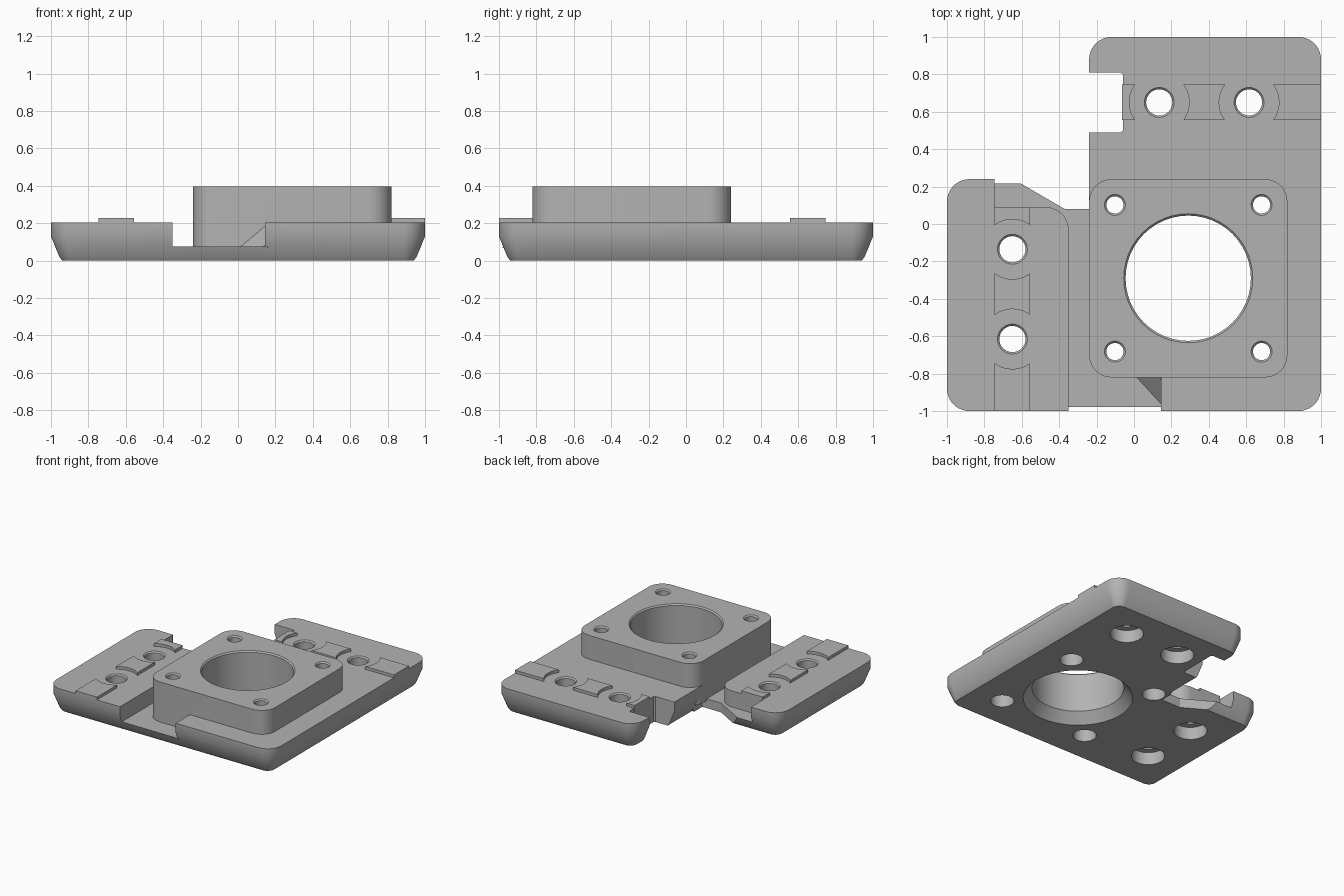
import bpy, bmesh
from math import sin, cos, pi, radians
from mathutils import Matrix

cube = bpy.data.objects.get("Cube")
if cube:
    bpy.data.objects.remove(cube, do_unlink=True)

grey = bpy.data.materials.new("plain grey")
grey.use_nodes = True
grey.diffuse_color = (0.45, 0.45, 0.45, 1)
grey.node_tree.nodes["Principled BSDF"].inputs["Base Color"].default_value = (0.45, 0.45, 0.45, 1)


def arc(cx, cy, r, a0, a1, n=10):
    return [(cx + r * cos(radians(a0 + (a1 - a0) * i / n)),
             cy + r * sin(radians(a0 + (a1 - a0) * i / n))) for i in range(n + 1)]


def rounded(x0, x1, y0, y1, r):
    pts = []
    for cx, cy, a in ((x1 - r, y0 + r, -90), (x1 - r, y1 - r, 0),
                      (x0 + r, y1 - r, 90), (x0 + r, y0 + r, 180)):
        pts += arc(cx, cy, r, a, a + 90)
    return pts


def loft(name, rings):
    """Solid through matching closed rings, each given as (points, height)."""
    bm = bmesh.new()
    loops = [[bm.verts.new((x, y, z)) for x, y in pts] for pts, z in rings]
    n = len(loops[0])
    for a, b in zip(loops, loops[1:]):
        for i in range(n):
            j = (i + 1) % n
            bm.faces.new((a[i], a[j], b[j], b[i]))
    bm.faces.new(loops[0][::-1])
    bm.faces.new(loops[-1])
    bmesh.ops.recalc_face_normals(bm, faces=bm.faces)
    mesh = bpy.data.meshes.new(name)
    bm.to_mesh(mesh)
    bm.free()
    mesh.materials.append(grey)
    obj = bpy.data.objects.new(name, mesh)
    bpy.context.collection.objects.link(obj)
    return obj


def prism(name, pts, z0, z1):
    return loft(name, [(pts, z0), (pts, z1)])


def lathe(name, x, y, profile, n=48):
    return loft(name, [(arc(x, y, r, 0, 360 - 360 / n, n - 1), z) for r, z in profile])


def combine(target, other, operation):
    mod = target.modifiers.new("join", "BOOLEAN")
    mod.operation, mod.solver, mod.object = operation, "EXACT", other
    bpy.context.view_layer.objects.active = target
    bpy.ops.object.modifier_apply(modifier=mod.name)
    bpy.data.objects.remove(other, do_unlink=True)


def flared_block(name, x0, x1, y0, y1):
    levels = ((0.06, 0), (0.045, 0.02), (0, 0.13), (0, 0.205))
    return loft(name, [(rounded(x0 + d, x1 - d, y0 + d, y1 - d, 0.12 - d), z)
                       for d, z in levels])


# Base plate: two flared blocks forming an L
plate = flared_block("base_plate", -1, 1, -1, 0.24)
combine(plate, prism("diagonal_cut", [(-0.2, 0.08), (-0.37, 0.08), (-0.62, 0.225),
                                      (-0.62, 0.5), (-0.2, 0.5)], -0.1, 0.5), "DIFFERENCE")
combine(plate, flared_block("back_arm", -0.24, 1, -1, 1), "UNION")

# Notch in the back arm
combine(plate, prism("notch", [(-0.5, 0.49), (-0.07, 0.49), (-0.06, 0.5),
                               (-0.06, 0.8), (-0.07, 0.81), (-0.5, 0.81)], -0.1, 0.5), "DIFFERENCE")

# Lowered channel and ledge beside the boss
channel = [(-0.35, -1.1), (0.145, -1.1), (0.145, -0.7), (-0.18, -0.7), (-0.18, 0.08),
           (-0.245, 0.08), (-0.245, 0.4), (-0.745, 0.4), (-0.745, 0.09)]
channel += arc(-0.47, -0.03, 0.12, 90, 0)
combine(plate, prism("channel", channel, 0.075, 0.5), "DIFFERENCE")

# Raised square boss
combine(plate, prism("boss", rounded(-0.24, 0.82, -0.82, 0.24, 0.12), 0.06, 0.397), "UNION")

# Main bore, widened underneath
combine(plate, lathe("main_bore", 0.29, -0.29, [(0.42, -0.02), (0.4, 0), (0.335, 0.08),
                     (0.335, 0.387), (0.355, 0.407)]), "DIFFERENCE")

# Boss screw holes with counterbores
for sx in (-1, 1):
    for sy in (-1, 1):
        combine(plate, lathe("boss_hole", 0.29 + sx * 0.392, -0.29 + sy * 0.392,
                [(0.085, -0.02), (0.085, 0.1), (0.046, 0.1), (0.046, 0.387), (0.066, 0.407)], 32),
                "DIFFERENCE")

# Mounting holes on both arms
swap = Matrix(((0, -1, 0, 0), (-1, 0, 0, 0), (0, 0, 1, 0), (0, 0, 0, 1)))
holes = (0.135, 0.615)
for h in holes:
    for x, y in ((h, 0.65), (-0.65, -h)):
        combine(plate, lathe("mounting_hole", x, y, [(0.122, -0.02), (0.122, 0.1), (0.07, 0.1),
                (0.07, 0.195), (0.09, 0.215)], 32), "DIFFERENCE")


# Raised pads around the mounting holes, mirrored across the diagonal
def pads(name, start):
    strip = prism(name, [(start, 0.555), (1, 0.555), (1, 0.745), (start, 0.745)], 0.18, 0.228)
    for h in holes:
        combine(strip, lathe("pad_gap", h, 0.65, [(0.16, 0), (0.16, 0.5)]), "DIFFERENCE")
    return strip


back_pads = pads("back_arm_pads", -0.065)
left_pads = pads("right_arm_pads", -0.09)
left_pads.data.transform(swap)
left_pads.data.flip_normals()

# Sloped corner at the channel's end
fillet_top = [(0.15, -0.8), (0.149, -0.8), (0.15, -0.801)]
fillet = loft("channel_corner", [([(0.16, -0.8), (-0.01, -0.8), (0.16, -0.985)], 0.07),
                                 (fillet_top, 0.204)])

for obj in (plate, back_pads, left_pads, fillet):
    bpy.ops.object.select_all(action="DESELECT")
    obj.select_set(True)
    bpy.context.view_layer.objects.active = obj
    bpy.ops.object.shade_smooth_by_angle(angle=radians(25))
